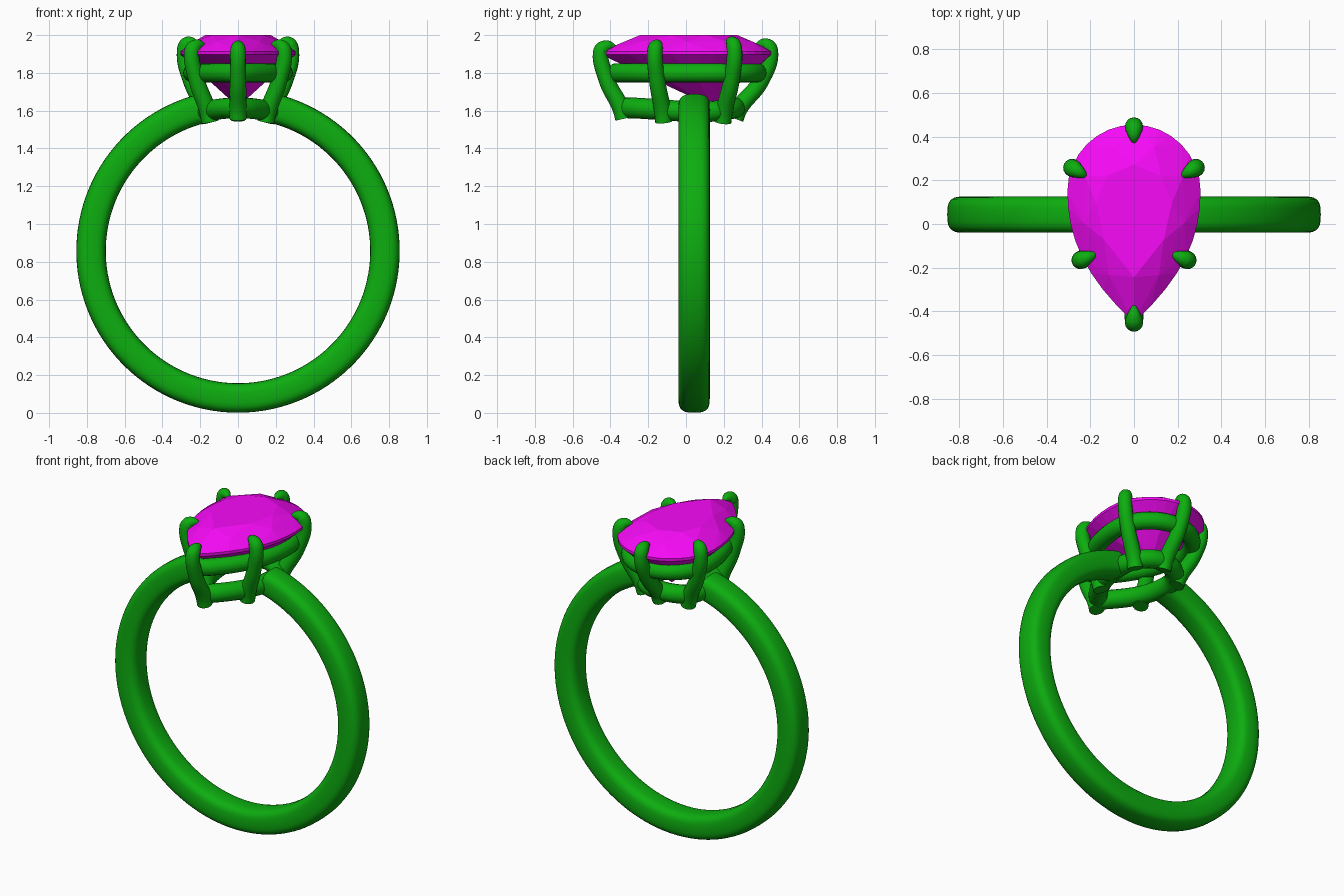
import bpy, bmesh
from math import sin, cos, pi, sqrt, radians
from mathutils import Vector

if "Cube" in bpy.data.objects:
    bpy.data.objects.remove(bpy.data.objects["Cube"])

CZ = 0.857  # height of the finger hole centre


def material(name, rgb):
    m = bpy.data.materials.new(name)
    m.diffuse_color = (*rgb, 1)
    m.use_nodes = True
    m.node_tree.nodes["Principled BSDF"].inputs["Base Color"].default_value = m.diffuse_color
    return m


metal = material("metal", (0.004, 0.42, 0.005))
gem = material("gem", (0.93, 0.003, 0.93))


def mesh_object(name, bm, mat):
    bmesh.ops.recalc_face_normals(bm, faces=bm.faces)
    me = bpy.data.meshes.new(name)
    bm.to_mesh(me)
    bm.free()
    ob = bpy.data.objects.new(name, me)
    bpy.context.collection.objects.link(ob)
    me.materials.append(mat)
    return ob


def smooth(ob, angle=40):
    bpy.ops.object.select_all(action='DESELECT')
    ob.select_set(True)
    bpy.context.view_layer.objects.active = ob
    if ob.type == 'CURVE':
        bpy.ops.object.convert(target='MESH')
    bpy.ops.object.shade_smooth_by_angle(angle=radians(angle))


def pear(n, yc, a, b, tip):
    """Pear outline: half ellipse at the back, pointed taper to y = tip."""
    pts = []
    for i in range(n):
        u = 4 * i / n
        if u <= 2:
            pts.append((a * cos(u * pi / 2), yc + b * sin(u * pi / 2)))
        else:
            s = u - 2 if u <= 3 else 4 - u
            x = a * (1 - s ** 2.2)
            pts.append((-x if u <= 3 else x, yc + (tip - yc) * s))
    return pts


def tube(name, pts, radii, kind='POLY', cyclic=False):
    cu = bpy.data.curves.new(name, 'CURVE')
    cu.dimensions = '3D'
    cu.bevel_depth = 1.0
    cu.bevel_resolution = 6
    cu.use_fill_caps = True
    sp = cu.splines.new(kind)
    store = sp.bezier_points if kind == 'BEZIER' else sp.points
    store.add(len(pts) - 1)
    for p, co, r in zip(store, pts, radii):
        p.co = co if kind == 'BEZIER' else (*co, 1)
        p.radius = r
        if kind == 'BEZIER':
            p.handle_left_type = p.handle_right_type = 'AUTO'
    sp.use_cyclic_u = cyclic
    sp.resolution_u = 8
    ob = bpy.data.objects.new(name, cu)
    bpy.context.collection.objects.link(ob)
    cu.materials.append(metal)
    smooth(ob)
    return ob


# Band: rounded section swept around the finger, open under the setting
bm = bmesh.new()
gap, steps, sides = radians(13.9), 112, 28
rings = []
for i in range(steps + 1):
    t = gap + (2 * pi - 2 * gap) * i / steps
    ring = []
    for j in range(sides):
        c, s = cos(2 * pi * j / sides), sin(2 * pi * j / sides)
        r = 0.778 + 0.078 * abs(c) ** 0.65 * (1 if c > 0 else -1)
        y = 0.043 + 0.083 * abs(s) ** 0.65 * (1 if s > 0 else -1)
        ring.append(bm.verts.new((r * sin(t), y, CZ + r * cos(t))))
    rings.append(ring)
for A, B in zip(rings, rings[1:]):
    for j in range(sides):
        k = (j + 1) % sides
        bm.faces.new((A[j], A[k], B[k], B[j]))
bm.faces.new(rings[0])
bm.faces.new(rings[-1])
smooth(mesh_object("band", bm, metal), 50)

# Base rail follows the finger curve, upper rail lies flat under the stone
base = [(x, y, CZ + sqrt(0.758 ** 2 - x * x)) for x, y in pear(48, 0.10, 0.172, 0.16, -0.32)]
tube("base_rail", base, [0.055] * 48, cyclic=True)
upper = [(x, y, 1.80) for x, y in pear(64, 0.14, 0.24, 0.238, -0.37)]
tube("upper_rail", upper, [0.051] * 64, cyclic=True)

# Prongs: base point, top point, outward direction, top height
prongs = {
    "back_prong": ((0, 0.26), (0, 0.447), (0, 1), 1.985),
    "front_prong": ((0, -0.33), (0, -0.45), (0, -1), 1.975),
    "right_back_prong": ((0.153, 0.195), (0.283, 0.257), (0.85, 0.5), 1.995),
    "right_front_prong": ((0.148, -0.118), (0.243, -0.165), (0.92, -0.38), 1.98),
}


def prong(name, b, t, d, top, m=1):
    b, t, d = (Vector((v[0] * m, v[1], 0)) for v in (b, t, d))
    d.normalize()
    zb = CZ + sqrt(0.49 - b.x ** 2)
    path = [(b, zb), (b.lerp(t, 0.1), zb + 0.05), (b.lerp(t, 0.74), 1.76),
            (t, 1.915), (t - d * 0.014, top - 0.043),
            (t - d * 0.042, top - 0.032), (t - d * 0.085, top - 0.042)]
    tube(name, [(p.x, p.y, z) for p, z in path],
         [0.045, 0.046, 0.043, 0.041, 0.039, 0.028, 0.003], 'BEZIER')


for name, spec in prongs.items():
    prong(name, *spec)
    if name.startswith("right"):
        prong(name.replace("right", "left"), *spec, m=-1)

# Stone: faceted pear cut as the hull of girdle, crown, table and culet
outline = pear(32, 0.15, 0.305, 0.305, -0.45)
bm = bmesh.new()


def level(pts, scale, yc, z):
    for x, y in pts:
        bm.verts.new((x * scale, yc + (y - yc) * scale, z))


level(outline, 1.0, 0, 1.914)
level(outline, 1.0, 0, 1.897)
level(outline[2::4], 0.80, 0.03, 1.966)
level(outline[::4], 0.57, 0.03, 2.0)
level(outline[2::4], 0.5, 0.14, 1.752)
bm.verts.new((0, 0.14, 1.62))
bmesh.ops.convex_hull(bm, input=bm.verts)
bmesh.ops.dissolve_limit(bm, angle_limit=radians(1), verts=bm.verts, edges=bm.edges)
mesh_object("stone", bm, gem)
